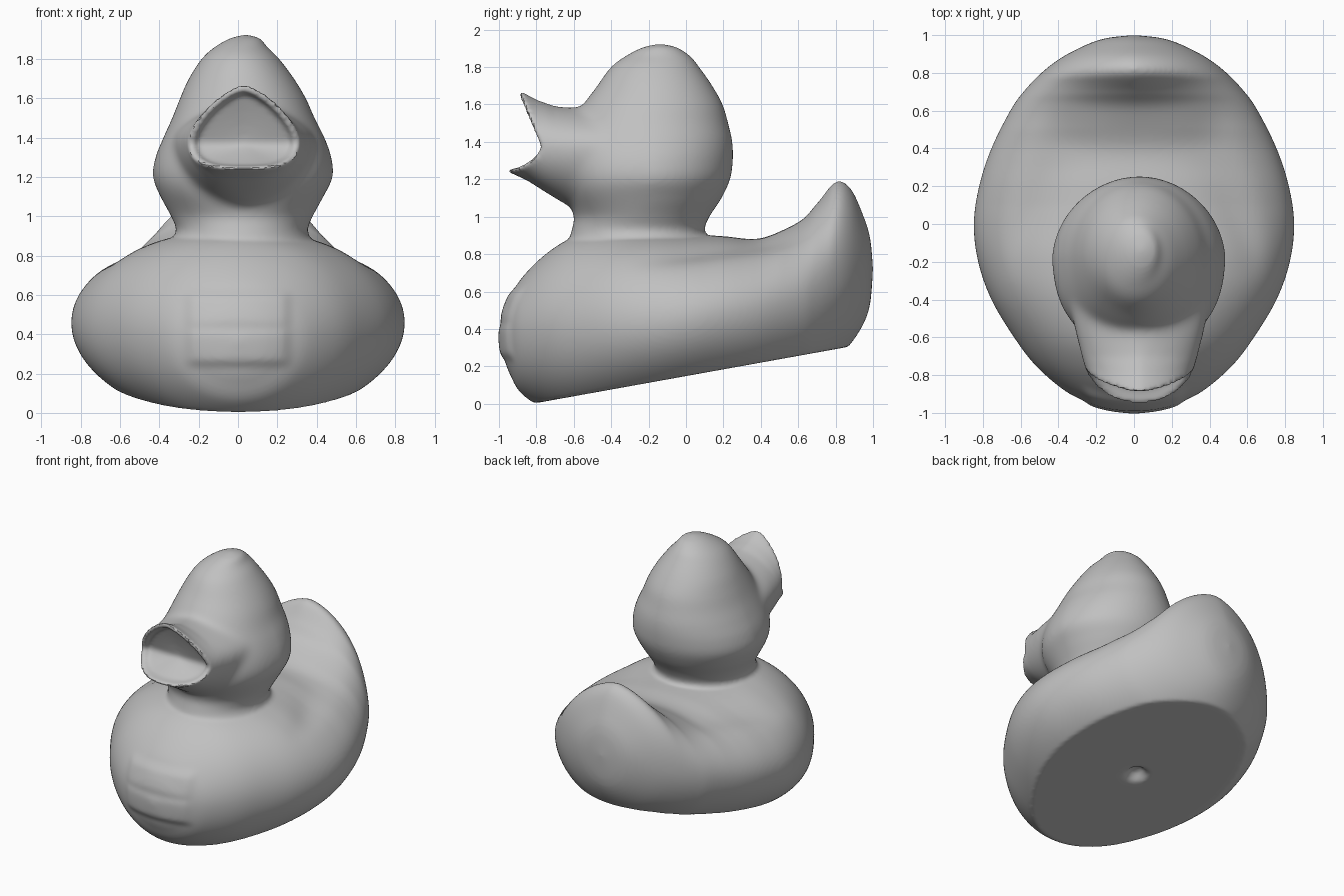
import bpy, math

if "Cube" in bpy.data.objects:
    bpy.data.objects.remove(bpy.data.objects["Cube"])

grey = bpy.data.materials.new("plain grey")
grey.diffuse_color = (0.53, 0.53, 0.53, 1)
grey.use_nodes = True
grey.node_tree.nodes["Principled BSDF"].inputs["Base Color"].default_value = grey.diffuse_color


def spline(keys, t):
    """Catmull-Rom through a list of tuples, t in 0..1."""
    n = len(keys) - 1
    i = min(int(t * n), n - 1)
    u = t * n - i
    a, b, c, d = (keys[max(0, min(n, j))] for j in (i - 1, i, i + 1, i + 2))
    return [0.5 * (2 * q + (r - p) * u + (2 * p - 5 * q + 4 * r - s) * u * u
                   + (3 * q - p - 3 * r + s) * u ** 3)
            for p, q, r, s in zip(a, b, c, d)]


def lookup(keys, y):
    """Linear interpolation in a rising (y, value) list."""
    for (y0, v0), (y1, v1) in zip(keys, keys[1:]):
        if y <= y1:
            return v0 + (v1 - v0) * (max(y, y0) - y0) / (y1 - y0)
    return keys[-1][1]


def step(a, b, v):
    t = max(0, min(1, (v - a) / (b - a)))
    return t * t * (3 - 2 * t)


def loft(name, rings):
    """Skin a closed mesh over rings of equal length."""
    n = len(rings[0])
    verts = [p for r in rings for p in r]
    faces = [(k * n + i, k * n + (i + 1) % n, (k + 1) * n + (i + 1) % n, (k + 1) * n + i)
             for k in range(len(rings) - 1) for i in range(n)]
    faces += [tuple(range(n))[::-1], tuple(range(len(verts) - n, len(verts)))]
    me = bpy.data.meshes.new(name)
    me.from_pydata(verts, [], faces)
    ob = bpy.data.objects.new(name, me)
    bpy.context.collection.objects.link(ob)
    # weld poles and make normals point outward
    bpy.context.view_layer.objects.active = ob
    bpy.ops.object.select_all(action='DESELECT')
    ob.select_set(True)
    bpy.ops.object.mode_set(mode='EDIT')
    bpy.ops.mesh.select_all(action='SELECT')
    bpy.ops.mesh.remove_doubles(threshold=0.0005)
    bpy.ops.mesh.normals_make_consistent(inside=False)
    bpy.ops.object.mode_set(mode='OBJECT')
    return ob


# body with raised tail: y, half width, low, widest height, top
BODY = [(-.985, 0, .36, .36, .36), (-.97, .14, .24, .38, .47), (-.94, .25, .155, .38, .56),
        (-.88, .37, .055, .39, .67), (-.75, .52, -.03, .41, .80), (-.6, .635, -.07, .42, .89),
        (-.4, .755, -.07, .43, .93), (-.2, .825, -.05, .44, .93), (0, .848, -.02, .46, .91),
        (.2, .82, .01, .49, .90), (.4, .755, .05, .52, .90), (.6, .655, .11, .57, .97),
        (.7, .585, .16, .60, 1.07), (.8, .49, .24, .64, 1.185), (.88, .385, .32, .68, 1.15),
        (.95, .25, .43, .71, 1.0), (.985, .14, .54, .72, .88), (1, 0, .72, .72, .72)]
# fullness of the upper cross-section along the body
FULL = [(-.7, 0), (-.3, .06), (.1, .08), (.35, .18), (.5, .15), (.62, 0), (.75, -.3), (1, -.2)]


def body_ring(t, n=180):
    y, w, lo, mid, hi = spline(BODY, t)
    w = max(w, 0)
    ring = []
    for i in range(n):
        a = 2 * math.pi * i / n
        c, s = math.cos(a), math.sin(a)
        full = lookup(FULL, y) if s > 0 else 0
        x = w * c * max(abs(c), 1e-4) ** -full
        z = mid + (hi - mid if s > 0 else mid - lo) * s
        # flat sloping base with a round dimple
        base = 0.004 + 0.18 * (y + 0.8)
        if z < base:
            z = base + 0.05 * (1 - step(0.03, 0.09, math.hypot(x, y - 0.02)))
        # wing crease along both flanks
        d = z - (0.76 + 0.15 * (y + 0.3))
        if s > 0:
            k = 0.025 * math.exp(-(d / 0.05) ** 2) * step(-.35, .1, y) * (1 - step(.4, .65, y))
            x -= k * c
            z -= k * s
        # raised chest panel made of two bands
        yy = y
        if y < -.7:
            panel = (1 - step(.22, .29, abs(x))) * step(.22, .28, z) * (1 - step(.57, .64, z))
            groove = math.exp(-((z - .43) / .025) ** 2)
            yy -= panel * (0.02 - 0.006 * groove) * (1 - 5 * x * x)
        ring.append((x, yy, z))
    return ring


body = loft("body", [body_ring(k / 170) for k in range(171)])

# head and neck: z, left, right, front, back
HEAD = [(.80, -.36, .42, -.66, .17), (.87, -.34, .38, -.63, .13), (.93, -.315, .355, -.61, .10),
        (1.0, -.34, .38, -.60, .125), (1.1, -.395, .435, -.63, .19), (1.2, -.433, .482, -.65, .235),
        (1.3, -.42, .475, -.65, .25), (1.4, -.38, .44, -.63, .247), (1.5, -.335, .39, -.60, .225),
        (1.6, -.295, .345, -.55, .195), (1.7, -.25, .285, -.475, .14), (1.8, -.185, .21, -.40, .07),
        (1.86, -.12, .15, -.32, .02), (1.905, -.04, .11, -.23, -.05), (1.925, .04, .04, -.14, -.14)]


def head_ring(t, n=90):
    z, l, r, f, b = spline(HEAD, t)
    cheek = 0.27 * step(1.0, 1.15, z) * (1 - step(1.35, 1.65, z))
    ring = []
    for i in range(n):
        a = 2 * math.pi * (i + .5) / n
        c, s = math.cos(a), math.sin(a)
        x = (r - l) / 2 * c * (abs(c) + .01) ** (-cheek if s < 0 else 0)
        ring.append(((l + r) / 2 + x, (f + b) / 2 + (b - f) / 2 * s, z))
    return ring


head = loft("head", [head_ring(k / 70) for k in range(71)])

# open bill: outline by depth, with a V-shaped mouth
TOP = [(-.89, 1.675), (-.8, 1.625), (-.7, 1.59), (-.62, 1.585), (-.5, 1.58), (-.3, 1.55)]
LOW = [(-.95, 1.24), (-.85, 1.195), (-.78, 1.15), (-.7, 1.1), (-.62, 1.05), (-.5, 1.06), (-.3, 1.1)]
WIDE = [(-.93, .265), (-.77, .285), (-.7, .305), (-.6, .335), (-.45, .365), (-.3, .36)]
MID = 1.37


def bill_point(s, a, r=1.0):
    c, sn = math.cos(a), math.sin(a)
    up = sn > 0
    reach = (0.115 if up else 0.175) * abs(sn) ** 1.2
    y = -.32 + (-.77 - reach + .32) * s
    # the underside narrows towards the throat
    x = lookup(WIDE, y) * c * abs(c) ** (0.35 if up else 0.2 - 0.3 * step(-.6, -.8, y))
    dz = ((lookup(TOP, y) - MID) if up else (MID - lookup(LOW, y))) * sn
    if r < .87:
        y = -.745 - reach * r ** 1.3
    elif r < 1:
        y -= .004
    return (.03 + x * r, y, MID + dz * r)


angles = [2 * math.pi * (i + .5) / 100 for i in range(100)]
rings = [[bill_point(k / 24, a) for a in angles] for k in range(25)]
rings += [[bill_point(1, a, r) for a in angles] for r in (.96, .89, .82, .7, .55, .35, .15, 0.0)]
bill = loft("bill", rings)

# fuse the parts into one moulded skin
for ob in (body, head, bill):
    ob.select_set(True)
bpy.context.view_layer.objects.active = body
bpy.ops.object.join()
duck = body
duck.name = "moulded_duck"
remesh = duck.modifiers.new("fuse", 'REMESH')
remesh.mode = 'VOXEL'
remesh.voxel_size = 0.0135
bpy.ops.object.modifier_apply(modifier="fuse")

# melt the join of bill and head, and lightly soften the rest
blend = duck.vertex_groups.new(name="bill_join")
for v in duck.data.vertices:
    x, y, z = v.co
    w = step(-.74, -.62, y) * (1 - step(-.3, -.15, y)) * step(1.0, 1.08, z) * (1 - step(1.65, 1.75, z))
    w *= step(-.74, -.62, y)
    if w > 0:
        blend.add([v.index], w, 'REPLACE')
for name, group, count in (("melt", "bill_join", 60), ("soften", "", 4)):
    m = duck.modifiers.new(name, 'SMOOTH')
    m.factor = 0.5
    m.iterations = count
    m.vertex_group = group
    bpy.ops.object.modifier_apply(modifier=name)
duck.data.materials.clear()
duck.data.materials.append(grey)
bpy.ops.object.shade_smooth_by_angle(angle=math.radians(40))
